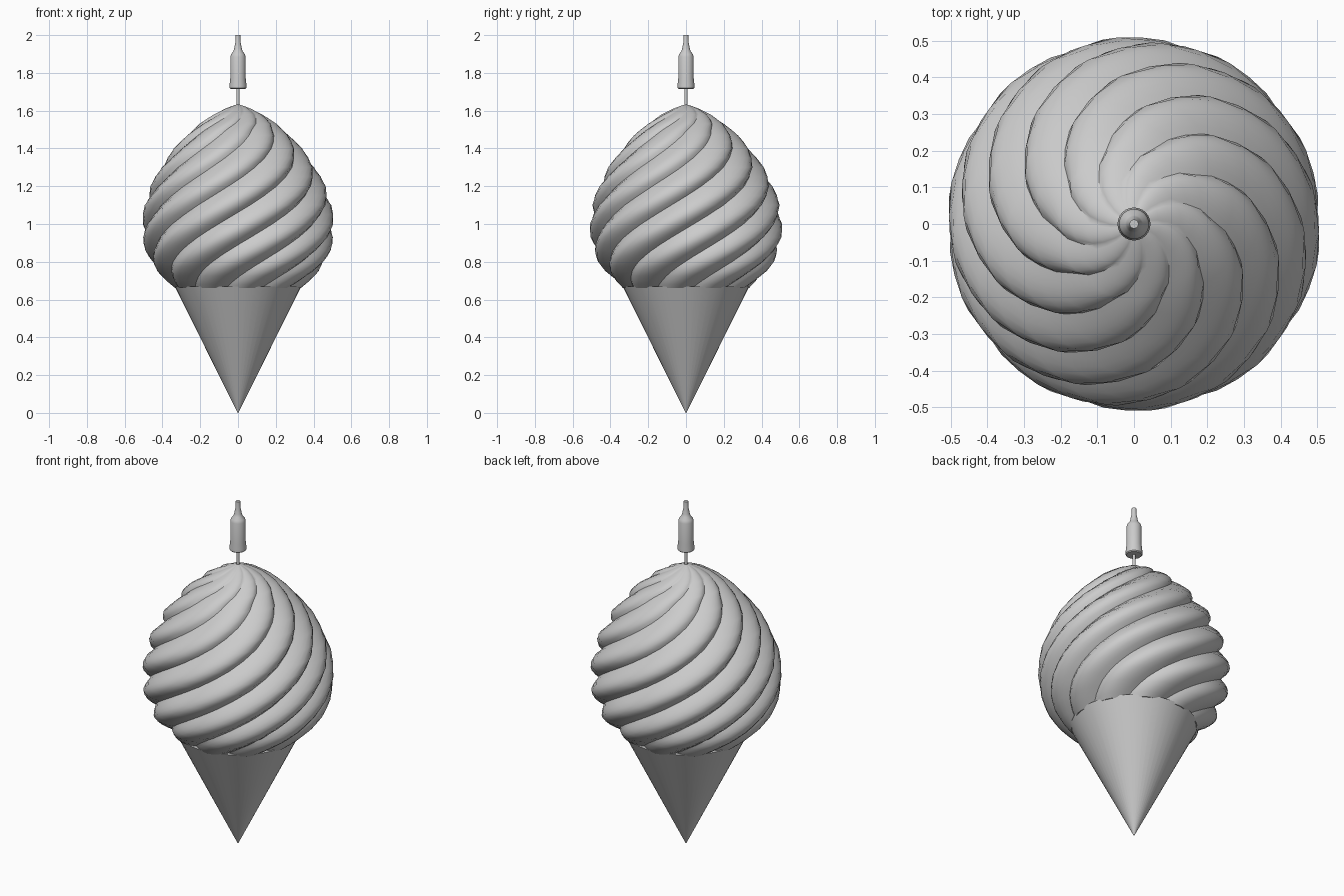
import bpy
from math import sin, cos, pi, radians

if "Cube" in bpy.data.objects:
    bpy.data.objects.remove(bpy.data.objects["Cube"])


def interp(table, x):
    for (x0, y0), (x1, y1) in zip(table, table[1:]):
        if x <= x1:
            return y0 + (y1 - y0) * (x - x0) / (x1 - x0)
    return table[-1][1]


def make_mesh(name, verts, faces, angle=35):
    me = bpy.data.meshes.new(name)
    me.from_pydata(verts, [], faces)
    me.validate()
    ob = bpy.data.objects.new(name, me)
    bpy.context.collection.objects.link(ob)
    bpy.ops.object.select_all(action='DESELECT')
    ob.select_set(True)
    bpy.context.view_layer.objects.active = ob
    bpy.ops.object.shade_smooth_by_angle(angle=radians(angle))
    return ob


def rings(name, rows, angle=35):
    """Skin a stack of closed rings (bottom to top) and cap both ends."""
    n = len(rows[0])
    verts = [v for row in rows for v in row]
    faces = [(k * n + i, k * n + (i + 1) % n, (k + 1) * n + (i + 1) % n, (k + 1) * n + i)
             for k in range(len(rows) - 1) for i in range(n)]
    faces.append(tuple(reversed(range(n))))
    faces.append(tuple(range(len(verts) - n, len(verts))))
    return make_mesh(name, verts, faces, angle)


def lathe(name, profile, n=32, angle=35):
    return rings(name, [[(r * cos(2 * pi * i / n), r * sin(2 * pi * i / n), z)
                         for i in range(n)] for r, z in profile], angle)


# Wafer cone
lathe("wafer_cone", [(0.002, 0.0), (0.335, 0.67)], 48)

# Swirled scoop: ten scalloped ribs twisting down clockwise
RIBS, STEPS, DEPTH = 10, 8, 0.095
radius = [(0.66, 0.335), (0.70, 0.38), (0.75, 0.43), (0.80, 0.466), (0.86, 0.492),
          (0.93, 0.508), (1.0, 0.511), (1.1, 0.499), (1.2, 0.466), (1.3, 0.413),
          (1.4, 0.34), (1.47, 0.275), (1.53, 0.205), (1.58, 0.13), (1.61, 0.07),
          (1.625, 0.03), (1.633, 0.004)]
twist = [(0.66, -138), (1.2, -25), (1.5, 38), (1.58, 66), (1.633, 85)]
levels = []
for (z0, _), (z1, _) in zip(radius, radius[1:]):
    levels += [z0, (z0 + z1) / 2]
levels.append(radius[-1][0])
rows = []
for z in levels:
    r, t = interp(radius, z), radians(interp(twist, z))
    row = []
    for i in range(RIBS * STEPS):
        u = (i % STEPS) / STEPS
        a = t + 2 * pi * i / (RIBS * STEPS)
        rr = r * (1 - DEPTH + DEPTH * sin(pi * u ** 1.15) ** 0.85)
        row.append((rr * cos(a), rr * sin(a), z))
    rows.append(row)
rings("swirl_scoop", rows, 32)

# Thin stem and bottle-shaped hanger cap
lathe("stem", [(0.009, 1.60), (0.009, 1.74)], 12)
lathe("hanger_cap", [(0.040, 1.715), (0.045, 1.72), (0.045, 1.735), (0.041, 1.77),
                     (0.041, 1.885), (0.036, 1.90), (0.024, 1.915), (0.020, 1.93),
                     (0.013, 1.965), (0.012, 2.0)], 24)
